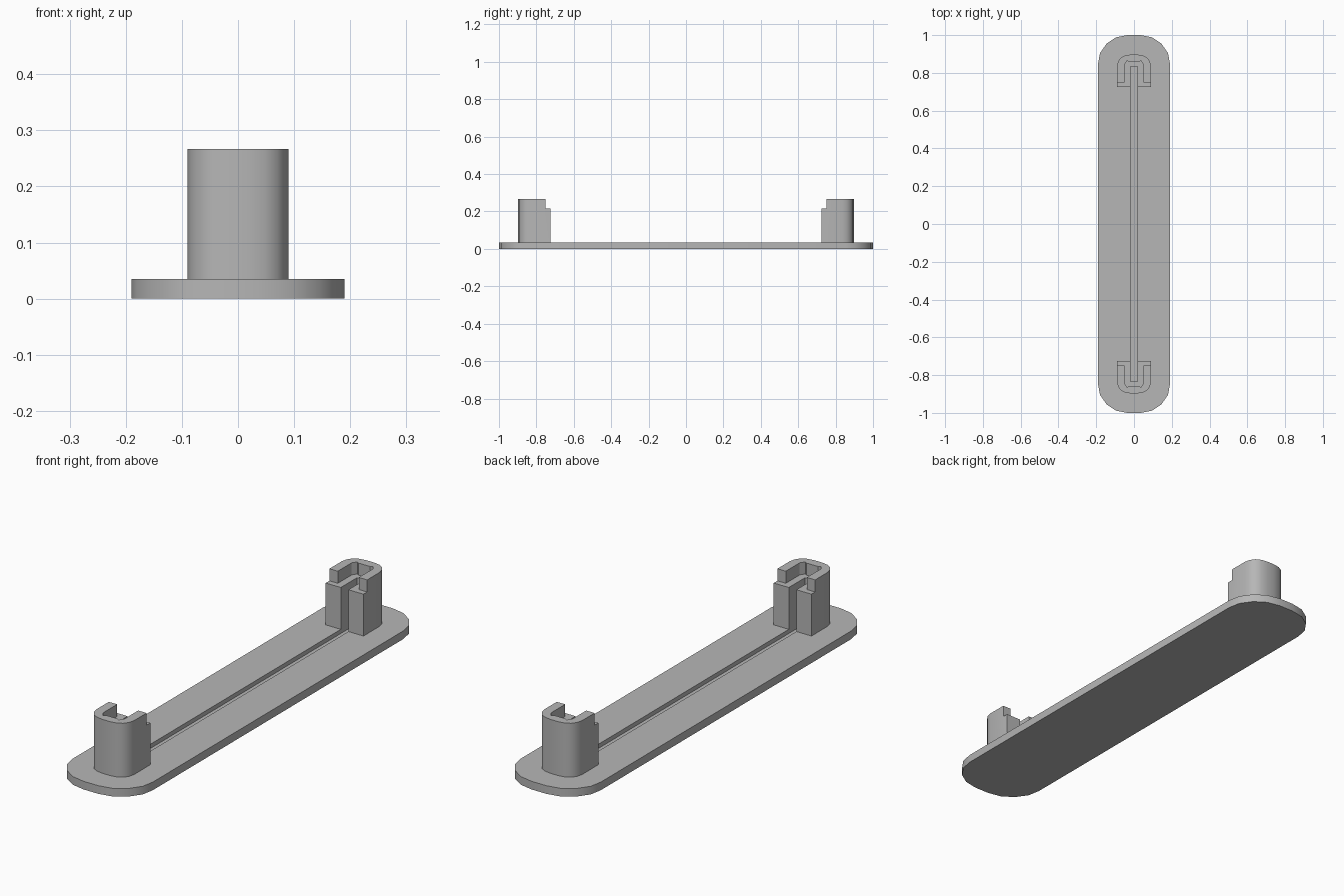
import bpy, bmesh, math

cube = bpy.data.objects.get("Cube")
if cube:
    bpy.data.objects.remove(cube, do_unlink=True)

grey = bpy.data.materials.new("plain grey")
grey.use_nodes = True
COLOUR = (0.47, 0.47, 0.47, 1)
grey.diffuse_color = COLOUR
grey.node_tree.nodes["Principled BSDF"].inputs["Base Color"].default_value = COLOUR


def prism(name, outline, z0, z1):
    """Extrude a closed outline from z0 up to z1."""
    bm = bmesh.new()
    base = bm.faces.new([bm.verts.new((x, y, z0)) for x, y in outline])
    top = bmesh.ops.extrude_face_region(bm, geom=[base])["geom"]
    verts = [v for v in top if isinstance(v, bmesh.types.BMVert)]
    bmesh.ops.translate(bm, verts=verts, vec=(0, 0, z1 - z0))
    bmesh.ops.recalc_face_normals(bm, faces=bm.faces)
    mesh = bpy.data.meshes.new(name)
    bm.to_mesh(mesh)
    bm.free()
    mesh.materials.append(grey)
    obj = bpy.data.objects.new(name, mesh)
    bpy.context.collection.objects.link(obj)
    return obj


def mirror_x(half):
    return half + [(-x, y) for x, y in reversed(half)]


def turned(outline, side):
    """Half turn for the front end."""
    return [(x * side, y * side) for x, y in outline]


def cut(obj, cutter):
    mod = obj.modifiers.new("cut " + cutter.name, 'BOOLEAN')
    mod.operation = 'DIFFERENCE'
    mod.solver = 'EXACT'
    mod.object = cutter
    cutter.hide_render = True
    cutter.hide_viewport = True


def finish(obj):
    """Apply the cuts and smooth the rounded walls."""
    bpy.ops.object.select_all(action='DESELECT')
    bpy.context.view_layer.objects.active = obj
    obj.select_set(True)
    for mod in list(obj.modifiers):
        bpy.ops.object.modifier_apply(modifier=mod.name)
    bpy.ops.object.shade_smooth_by_angle(angle=math.radians(32))


PLATE_TOP, LEDGE, RIM = 0.035, 0.215, 0.267

# Long slot shared by the plate and both posts
slot = prism("slot_cutter", [(-0.018, -0.835), (0.018, -0.835),
                             (0.018, 0.835), (-0.018, 0.835)], 0.017, 0.4)

# Base plate with rounded ends
plate_end = mirror_x([(0.19, 0.85), (0.18, 0.905), (0.145, 0.955),
                      (0.095, 0.988), (0.035, 1.0)])
plate = prism("base_plate", plate_end + turned(plate_end, -1), 0, PLATE_TOP)
cut(plate, slot)
finish(plate)

# End posts: rounded outside, stepped front and socket above the ledge
post_outline = mirror_x([(0.09, 0.725), (0.09, 0.835), (0.084, 0.86),
                         (0.07, 0.88), (0.048, 0.892), (0.018, 0.897)])
socket_outline = mirror_x([(0.15, 0.65), (0.15, 0.75), (0.05, 0.75),
                           (0.05, 0.845), (0.037, 0.865), (0.028, 0.858)])
for name, side in (("back", 1), ("front", -1)):
    post = prism(name + "_post", turned(post_outline, side), PLATE_TOP, RIM)
    socket = prism(name + "_socket_cutter", turned(socket_outline, side), LEDGE, 0.4)
    cut(post, socket)
    cut(post, slot)
    finish(post)
    bpy.data.objects.remove(socket, do_unlink=True)
bpy.data.objects.remove(slot, do_unlink=True)
